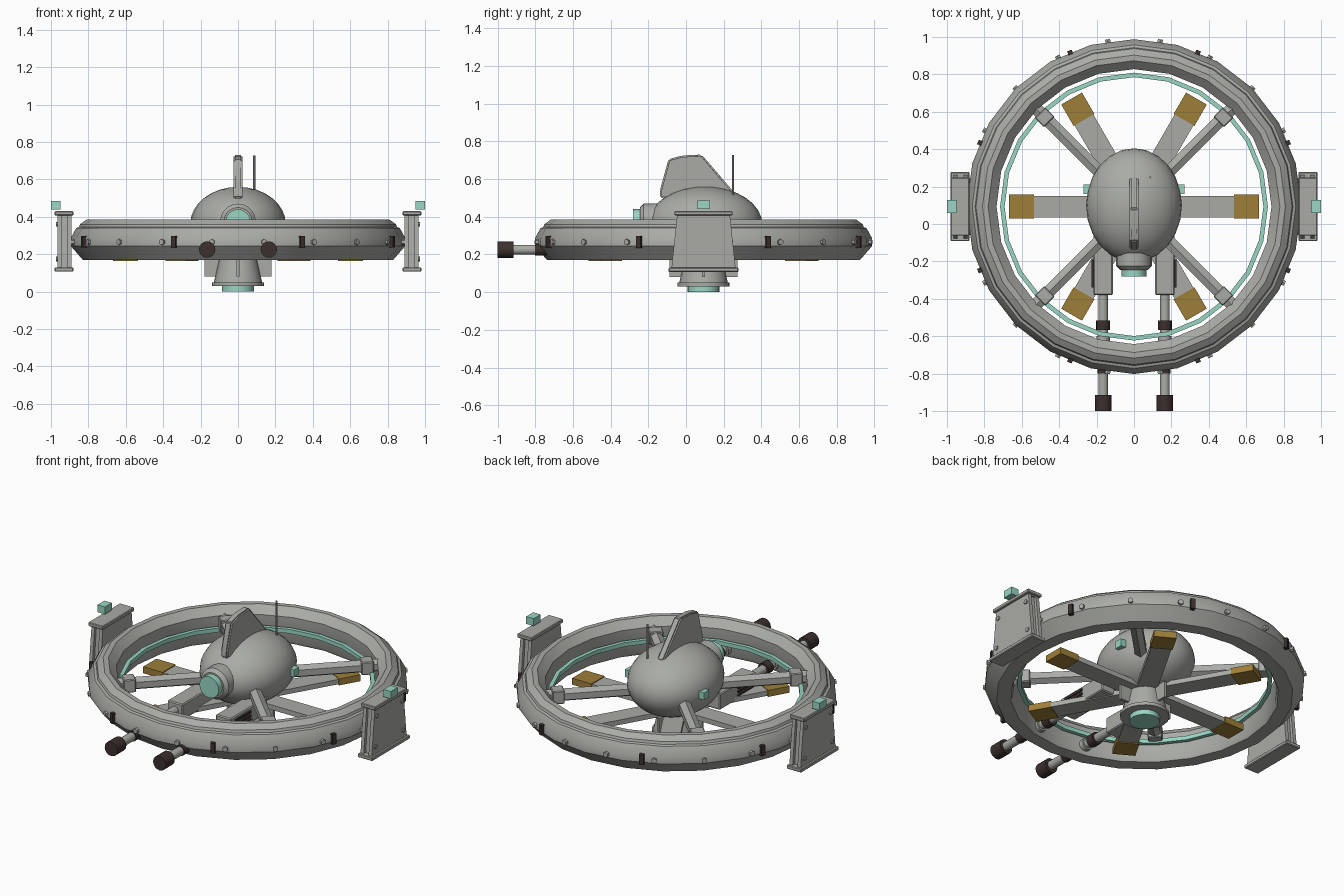
import bpy, bmesh, math
from math import sin, cos, pi, radians
from mathutils import Vector, Matrix

cube = bpy.data.objects.get("Cube")
if cube:
    bpy.data.objects.remove(cube, do_unlink=True)

CY = 0.093  # ring centre along y


def material(name, rgb):
    m = bpy.data.materials.new(name)
    m.use_nodes = True
    m.diffuse_color = (*rgb, 1)
    m.node_tree.nodes["Principled BSDF"].inputs["Base Color"].default_value = (*rgb, 1)
    return m


GREY = material("hull grey", (0.40, 0.41, 0.38))
TEAL = material("glow teal", (0.32, 0.67, 0.55))
OCHRE = material("ochre", (0.34, 0.21, 0.04))
DARK = material("dark brown", (0.045, 0.03, 0.026))


def finish(name, bm, mat, smooth=True, matrix=None):
    if matrix:
        bm.transform(matrix)
    bmesh.ops.recalc_face_normals(bm, faces=bm.faces)
    me = bpy.data.meshes.new(name)
    bm.to_mesh(me)
    bm.free()
    me.materials.append(mat)
    ob = bpy.data.objects.new(name, me)
    bpy.context.collection.objects.link(ob)
    if smooth:
        bpy.ops.object.select_all(action="DESELECT")
        ob.select_set(True)
        bpy.context.view_layer.objects.active = ob
        bpy.ops.object.shade_smooth_by_angle(angle=radians(32))
    return ob


def box(name, lo, hi, mat, matrix=None, bevel=0):
    bm = bmesh.new()
    bmesh.ops.create_cube(bm, size=1)
    lo, hi = Vector(lo), Vector(hi)
    bm.transform(Matrix.Translation((lo + hi) / 2) @ Matrix.Diagonal((*(hi - lo), 1)))
    if bevel:
        bmesh.ops.bevel(bm, geom=bm.edges[:], offset=bevel, segments=1, affect="EDGES")
    return finish(name, bm, mat, False, matrix)


def rod(name, a, b, r, mat, r2=None, n=16, matrix=None):
    a, b = Vector(a), Vector(b)
    bm = bmesh.new()
    bmesh.ops.create_cone(bm, cap_ends=True, segments=n, radius1=r,
                          radius2=r if r2 is None else r2, depth=(b - a).length)
    turn = (b - a).to_track_quat("Z", "Y").to_matrix().to_4x4()
    bm.transform(Matrix.Translation((a + b) / 2) @ turn)
    return finish(name, bm, mat, True, matrix)


def hoop(name, profile, n, mat):
    """Closed radius/height profile swept round the ring axis."""
    bm = bmesh.new()
    rows = []
    for i in range(n):
        t = pi / 2 + 2 * pi * i / n
        rows.append([bm.verts.new((r * cos(t), CY + r * sin(t), z)) for r, z in profile])
    k = len(profile)
    for i in range(n):
        a, b = rows[i], rows[(i + 1) % n]
        for j in range(k):
            bm.faces.new((a[j], b[j], b[(j + 1) % k], a[(j + 1) % k]))
    return finish(name, bm, mat)


def prism(name, outline, axis_lo, axis_hi, mat, bevel=0):
    """Outline in y/z, extruded along x."""
    bm = bmesh.new()
    face = bm.faces.new([bm.verts.new((axis_lo, y, z)) for y, z in outline])
    ext = bmesh.ops.extrude_face_region(bm, geom=[face])["geom"]
    bmesh.ops.translate(bm, vec=(axis_hi - axis_lo, 0, 0),
                        verts=[v for v in ext if isinstance(v, bmesh.types.BMVert)])
    if bevel:
        bmesh.ops.bevel(bm, geom=bm.edges[:], offset=bevel, segments=2, affect="EDGES")
    return finish(name, bm, mat, bevel > 0)


def around(deg):
    return Matrix.Translation((0, CY, 0)) @ Matrix.Rotation(radians(deg), 4, "Z")


# Outer ring and its inner light strip
hoop("outer_ring", [(0.74, 0.19), (0.75, 0.17), (0.83, 0.17), (0.895, 0.245), (0.895, 0.285),
                    (0.865, 0.34), (0.85, 0.345), (0.845, 0.36), (0.81, 0.385),
                    (0.78, 0.385), (0.735, 0.34)], 24, GREY)
hoop("light_strip", [(0.692, 0.26), (0.716, 0.26), (0.716, 0.285), (0.692, 0.285)], 24, TEAL)

# Bolts and clamps round the rim
for i in range(20):
    rod("rim_bolt", (0.87, 0, 0.265), (0.905, 0, 0.265), 0.016, GREY, n=6, matrix=around(9 + 18 * i))
for i in range(8):
    box("rim_clamp", (0.86, -0.013, 0.235), (0.903, 0.013, 0.297), DARK, around(22.5 + 45 * i))

# Diagonal spokes with end blocks
for i in range(4):
    m = around(45 + 90 * i)
    rod("spoke", (0.15, 0, 0.31), (0.74, 0, 0.31), 0.038, GREY, n=6, matrix=m)
    box("spoke_end_block", (0.64, -0.04, 0.27), (0.71, 0.04, 0.35), GREY, m, 0.005)

# Flat blades with coloured tips
for i in range(6):
    m = around(60 * i)
    box("blade", (0.08, -0.058, 0.17), (0.54, 0.058, 0.2), GREY, m)
    box("blade_tip", (0.535, -0.064, 0.165), (0.667, 0.064, 0.205), OCHRE, m)

# Central body
bm = bmesh.new()
bmesh.ops.create_uvsphere(bm, u_segments=24, v_segments=16, radius=1)
finish("central_body", bm, GREY, True,
       Matrix.Translation((0, 0.1, 0.36)) @ Matrix.Diagonal((0.256, 0.305, 0.2, 1)))

# Nose lamp
rod("nose_collar", (0, -0.1, 0.375), (0, -0.225, 0.375), 0.095, GREY, n=20)
rod("nose_collar_front", (0, -0.225, 0.375), (0, -0.245, 0.375), 0.095, GREY, 0.075, 20)
rod("nose_lamp", (0, -0.22, 0.375), (0, -0.282, 0.375), 0.066, TEAL, n=16)

# Top fin and antenna
prism("top_fin", [(-0.137, 0.5), (-0.137, 0.545), (-0.093, 0.705), (-0.02, 0.725),
                  (0.083, 0.73), (0.255, 0.53), (0.255, 0.45)], -0.023, 0.023, GREY, 0.008)
rod("antenna", (0.087, 0.25, 0.45), (0.087, 0.25, 0.727), 0.006, GREY, n=8)

# Lower thruster with radial fins
rod("thruster_cone", (0, CY, 0.045), (0, CY, 0.18), 0.13, GREY, 0.1, 20)
rod("thruster_lip", (0, CY, 0.03), (0, CY, 0.05), 0.138, GREY, n=20)
rod("thruster_glow", (0, CY, 0), (0, CY, 0.035), 0.085, TEAL, n=16)
for i in range(4):
    box("thruster_fin", (0.1, -0.008, 0.08), (0.18, 0.008, 0.18), GREY, around(90 * i))

for s in (-1, 1):
    # Body side lamps
    x = s * 0.245
    box("side_lamp", (x - 0.025, 0.16, 0.34), (x + 0.025, 0.21, 0.385), TEAL)

    # Forward guns
    g = s * 0.165
    z = 0.225
    box("gun_block", (g - 0.052, -0.38, 0.175), (g + 0.052, -0.02, 0.275), GREY, bevel=0.006)
    for h in (-0.025, 0, 0.025):
        px = g + s * 0.055
        box("gun_vent", (px - 0.006, -0.34, z + h - 0.007), (px + 0.006, -0.19, z + h + 0.007), DARK)
    rod("gun_barrel", (g, -0.36, z), (g, -0.94, z), 0.026, GREY)
    rod("gun_sleeve", (g, -0.60, z), (g, -0.64, z), 0.036, GREY)
    rod("gun_inner_band", (g, -0.515, z), (g, -0.568, z), 0.037, DARK)
    rod("gun_rim_band", (g, -0.74, z), (g, -0.80, z), 0.031, DARK)
    rod("gun_muzzle", (g, -0.915, z), (g, -1.0, z), 0.044, DARK)

    # Side pods: two tapered plates on a core, capped top and bottom
    taper = [(CY - 0.17, 0.125), (CY + 0.17, 0.125), (CY + 0.14, 0.41), (CY - 0.14, 0.41)]
    core = [(CY + (y - CY) * 0.88, h) for y, h in taper]
    for x in (s * 0.9, s * 0.955):
        prism("pod_plate", taper, x - 0.011, x + 0.011, GREY)
    prism("pod_core", core, s * 0.93 - 0.035, s * 0.93 + 0.035, GREY)
    c = s * 0.93
    box("pod_top_cap", (c - 0.05, CY - 0.155, 0.407), (c + 0.05, CY + 0.155, 0.43), GREY, bevel=0.004)
    box("pod_bottom_cap", (c - 0.05, CY - 0.185, 0.107), (c + 0.05, CY + 0.185, 0.13), GREY, bevel=0.004)
    for t in (-1, 1):
        for dy, h in ((0.12, 0.36), (0.135, 0.175)):
            y = CY + t * dy
            rod("pod_bolt", (s * 0.96, y, h), (s * 0.973, y, h), 0.013, GREY, n=8)
    box("pod_lamp", (s * 0.975 - 0.025, 0.06, 0.44), (s * 0.975 + 0.025, 0.128, 0.485), TEAL)
